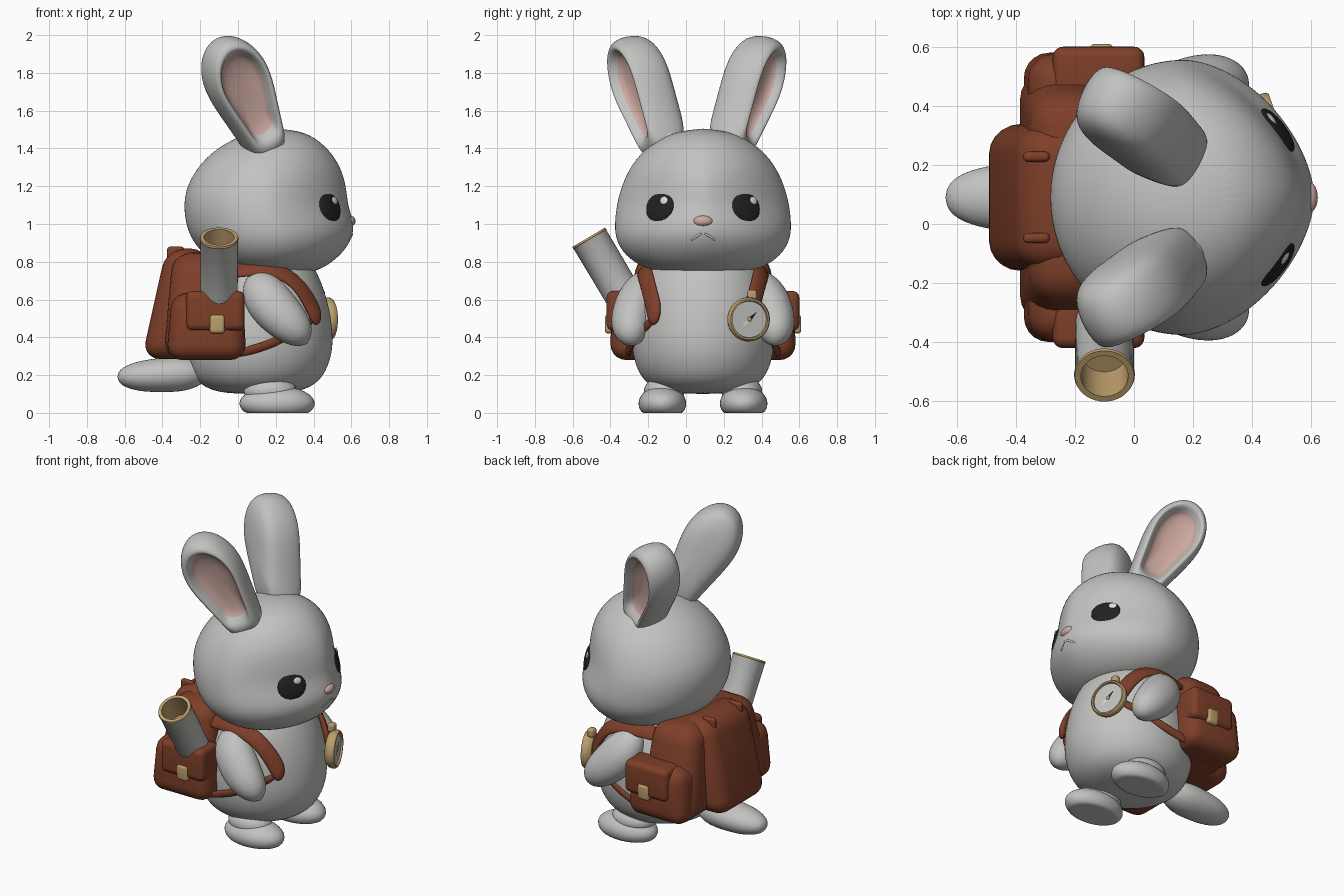
import bpy, bmesh, math
from mathutils import Vector
from mathutils.bvhtree import BVHTree

if "Cube" in bpy.data.objects:
    bpy.data.objects.remove(bpy.data.objects["Cube"])

CY = 0.09                      # symmetry plane of the rabbit
TAU = 2 * math.pi


def material(name, *rgb):
    m = bpy.data.materials.new(name)
    m.diffuse_color = (*rgb, 1)
    m.use_nodes = True
    m.node_tree.nodes["Principled BSDF"].inputs["Base Color"].default_value = m.diffuse_color
    return m


FUR = material("grey_fur", 0.54, 0.54, 0.53)
PINK = material("soft_pink", 0.60, 0.39, 0.35)
BROWN = material("brown_leather", 0.21, 0.05, 0.022)
GOLD = material("brass", 0.50, 0.34, 0.15)
DARK = material("eye_black", 0.015, 0.015, 0.017)
WHITE = material("eye_glint", 0.75, 0.75, 0.75)


def finish(bm, name, mats, sub=0, angle=None):
    bmesh.ops.recalc_face_normals(bm, faces=bm.faces[:])
    me = bpy.data.meshes.new(name)
    bm.to_mesh(me)
    bm.free()
    for m in mats:
        me.materials.append(m)
    for p in me.polygons:
        p.use_smooth = True
    if angle:
        me.set_sharp_from_angle(angle=math.radians(angle))
    ob = bpy.data.objects.new(name, me)
    bpy.context.collection.objects.link(ob)
    if sub:
        mod = ob.modifiers.new("smooth", 'SUBSURF')
        mod.levels = mod.render_levels = sub
    return ob


def skin(name, rings, mats, sub=2, rule=lambda k: 0, angle=None):
    """Bridge successive rings; a one-point ring is a pole."""
    bm = bmesh.new()
    vs = [[bm.verts.new(p) for p in r] for r in rings]
    for k, (a, b) in enumerate(zip(vs, vs[1:])):
        n = max(len(a), len(b))
        for i in range(n):
            j = (i + 1) % n
            quad = [a[i % len(a)], a[j % len(a)], b[j % len(b)], b[i % len(b)]]
            bm.faces.new(list(dict.fromkeys(quad))).material_index = rule(k)
    return finish(bm, name, mats, sub, angle)


def loft(name, bottom, rows, top, mat, n=32):
    """Stack of ovals (z, x back, x front, half width, power); power < 2 points the front."""
    rings = [[Vector((bottom[0], CY, bottom[1]))]]
    for z, xb, xf, hw, *power in rows:
        ring = []
        for i in range(n):
            c, s = math.cos(TAU * i / n), math.sin(TAU * i / n)
            e = 2 / power[0] if power and c > 0 else 1
            c, s = (math.copysign(abs(v) ** e, v) for v in (c, s))
            ring.append(Vector(((xb + xf) / 2 + (xf - xb) / 2 * c, CY + hw * s, z)))
        rings.append(ring)
    rings.append([Vector((top[0], CY, top[1]))])
    return skin(name, rings, [mat])


def sweep(name, pts, ref, mat, n=12):
    """Elliptical tube through (x, y, z, half width, half thickness)."""
    ps = [Vector(p[:3]) for p in pts]
    rings = [[ps[0]]]
    for k in range(1, len(ps) - 1):
        t = (ps[k + 1] - ps[k - 1]).normalized()
        out = ps[k] - Vector(ref)
        out = (out - t * out.dot(t)).normalized()
        side = t.cross(out)
        rings.append([ps[k] + side * pts[k][3] * math.cos(TAU * i / n)
                      + out * pts[k][4] * math.sin(TAU * i / n) for i in range(n)])
    return skin(name, rings + [[ps[-1]]], [mat])


def lathe(name, profile, origin, axis, mats, rule=lambda k: 0, n=40):
    rot = Vector(axis).to_track_quat('Z', 'Y').to_matrix()
    rings = []
    for r, l in profile:
        m = n if r else 1
        rings.append([Vector(origin) + rot @ Vector((r * math.cos(TAU * i / m),
                      r * math.sin(TAU * i / m), l)) for i in range(m)])
    return skin(name, rings, mats, 0, rule, 40)


def block(name, lo, hi, bev, mat, top=(0, 0, 0)):
    """Rounded box whose top edge may be shifted in x and inset in y."""
    bm = bmesh.new()
    bmesh.ops.create_cube(bm, size=2)
    for v in bm.verts:
        x, y, z = (c > 0 for c in v.co)
        co = [hi[i] if f else lo[i] for i, f in enumerate((x, y, z))]
        if z:
            co[0] += top[1] if x else top[0]
            co[1] += -top[2] if y else top[2]
        v.co = co
    bmesh.ops.bevel(bm, geom=bm.edges[:], offset=bev, offset_type='OFFSET',
                    segments=5, profile=0.5, affect='EDGES', clamp_overlap=True)
    return finish(bm, name, [mat], 0, 40)


def ball(name, c, r, mat, normal=(1, 0, 0), floor=-9):
    bm = bmesh.new()
    bmesh.ops.create_uvsphere(bm, u_segments=32, v_segments=20, radius=1)
    rot = Vector(normal).to_track_quat('X', 'Z').to_matrix()
    for v in bm.verts:
        v.co = Vector(c) + rot @ Vector([a * b for a, b in zip(v.co, r)])
        v.co.z = max(v.co.z, floor)
    return finish(bm, name, [mat], 0, 60)


# Body and head
loft("body", (0.1, 0.1), [
    (0.105, -0.1, 0.3, 0.2), (0.145, -0.2, 0.41, 0.29), (0.22, -0.25, 0.47, 0.35),
    (0.33, -0.27, 0.505, 0.378), (0.45, -0.25, 0.502, 0.378), (0.58, -0.2, 0.48, 0.36),
    (0.7, -0.13, 0.44, 0.325), (0.78, -0.08, 0.4, 0.28), (0.85, 0, 0.35, 0.2)],
    (0.15, 0.88), FUR)
head = loft("head", (0.2, 0.735), [
    (0.738, 0.0, 0.39, 0.24, 1.9), (0.785, -0.12, 0.485, 0.35, 1.85),
    (0.85, -0.195, 0.56, 0.43, 1.8), (0.93, -0.255, 0.612, 0.468, 1.75),
    (1.01, -0.28, 0.617, 0.47, 1.65), (1.1, -0.29, 0.583, 0.46, 1.57),
    (1.2, -0.275, 0.577, 0.435, 1.6), (1.32, -0.205, 0.54, 0.38, 1.75),
    (1.42, -0.09, 0.46, 0.285, 1.9), (1.487, 0.06, 0.36, 0.155, 2)], (0.2, 1.507), FUR)

# Face, laid onto the head surface
bpy.context.view_layer.update()
tree = BVHTree.FromObject(head, bpy.context.evaluated_depsgraph_get())


def on_head(y, z):
    hit = tree.ray_cast(Vector((2, y, z)), Vector((-1, 0, 0)))
    return hit[0], (hit[1] if hit[1].x > 0 else -hit[1])


for s, side in ((-1, "right"), (1, "left")):
    p, n = on_head(CY + s * 0.23, 1.09)
    ball(f"{side}_eye", p - n * 0.004, (0.02, 0.088, 0.082), DARK, n)
    p2, n2 = on_head(CY + s * 0.23 + 0.03, 1.122)
    ball(f"{side}_eye_glint", p2 + n2 * 0.012, (0.006, 0.024, 0.021), WHITE, n2)
    mouth = [(on_head(CY + s * d, z)[0]) for d, z in
             ((0, 0.95), (0.012, 0.947), (0.035, 0.935), (0.06, 0.918), (0.065, 0.912))]
    sweep(f"{side}_mouth_line", [(*q, 0.007, 0.005) for q in mouth], (0.1, CY, 1), FUR, 8)
ball("nose", (0.592, CY, 1.015), (0.03, 0.052, 0.03), PINK)

# Ears: scaled copies of one outline with a hollow pink inside
half = [(0.095, -0.03), (0.115, 0.08), (0.143, 0.22), (0.167, 0.34), (0.176, 0.45),
        (0.152, 0.56), (0.09, 0.65)]
outline = [(0, -0.05)] + half + [(0, 0.685)] + [(-w, l) for w, l in reversed(half)]
levels = [(0.35, 0.02), (0.57, 0.035), (0.66, 0.055), (0.73, 0.092), (0.82, 0.106),
          (0.95, 0.078), (1.01, 0), (0.96, -0.075), (0.82, -0.118), (0.5, -0.142)]
base, tip = Vector((0.155, -0.17, 1.395)), Vector((-0.095, -0.385, 1.975))
along = (tip - base).normalized()
face = Vector((0.36, -0.93, 0))
face = (face - along * face.dot(along)).normalized()
wide = along.cross(face)
for s, side in ((1, "right"), (-1, "left")):
    def ear_point(w, l, d):
        p = base + wide * w + along * l + face * d
        return Vector((p.x, 0.057 + s * p.y, p.z))
    rings = [[ear_point(0, 0.4, 0.015)]]
    rings += [[ear_point(w * k, 0.4 + (l - 0.4) * k, d) for w, l in outline]
              for k, d in levels]
    rings.append([ear_point(0, 0.4, -0.148)])
    skin(f"{side}_ear", rings, [FUR, PINK], 2, lambda k: 1 if k < 3 else 0)
    neck = [[ear_point(0, -0.12, -0.01)]]
    neck += [[ear_point(a * math.cos(TAU * i / 16), l, -0.012 + b * math.sin(TAU * i / 16))
              for i in range(16)] for l, a, b in
             ((-0.1, 0.1, 0.09), (0.0, 0.11, 0.095), (0.07, 0.11, 0.09), (0.13, 0.09, 0.05))]
    skin(f"{side}_ear_root", neck + [[ear_point(0, 0.16, -0.02)]], [FUR])

# Limbs and tail
CORE = (0.12, CY, 0.48)
for s, side in ((-1, "right"), (1, "left")):
    def at(x, d, z, *r):
        return (x, CY + s * d, z, *r)
    ball(f"{side}_foot", at(0.207, 0.215, 0.05), (0.199, 0.126, 0.092), FUR, floor=0)
    ball(f"{side}_leg", at(0.17, 0.205, 0.115), (0.14, 0.108, 0.08), FUR)
    sweep(f"{side}_arm", [at(0.08, 0.26, 0.76), at(0.105, 0.3, 0.7, 0.095, 0.08),
          at(0.14, 0.34, 0.62, 0.13, 0.112), at(0.205, 0.37, 0.54, 0.13, 0.115),
          at(0.28, 0.387, 0.465, 0.113, 0.108), at(0.337, 0.38, 0.405, 0.082, 0.084),
          at(0.375, 0.375, 0.35)], CORE, FUR)
sweep("tail", [(-0.645, CY, 0.19), (-0.62, CY, 0.19, 0.065, 0.05),
      (-0.53, CY, 0.194, 0.108, 0.085), (-0.4, CY, 0.2, 0.122, 0.096),
      (-0.25, CY, 0.21, 0.12, 0.1), (-0.1, CY, 0.21)], (0, CY, -90), FUR)

# Backpack
block("pack_back_panel", (-0.51, CY - 0.25, 0.285), (-0.15, CY + 0.25, 0.87), 0.1,
      BROWN, (0.13, 0, 0.01))
block("pack_main", (-0.395, CY - 0.45, 0.285), (0.0, CY + 0.45, 0.85), 0.1,
      BROWN, (0.05, -0.03, 0.11))
for s, side in ((-1, "right"), (1, "left")):
    def at(x, d, z, *r):
        return (x, CY + s * d, z, *r)

    def side_block(name, x, d, z, bev, mat, top=(0, 0, 0)):
        ys = sorted((CY + s * d[0], CY + s * d[1]))
        block(f"{side}_{name}", (x[0], ys[0], z[0]), (x[1], ys[1], z[1]), bev, mat, top)
    side_block("pack_pocket", (-0.38, 0.045), (0.24, 0.492), (0.28, 0.635), 0.085,
               BROWN, (0.03, -0.02, 0.01))
    side_block("pocket_flap", (-0.275, 0.035), (0.33, 0.51), (0.435, 0.645), 0.035, BROWN)
    side_block("pocket_buckle", (-0.15, -0.07), (0.48, 0.52), (0.42, 0.52), 0.018, GOLD)
    side_block("pack_loop", (-0.375, -0.285), (0.12, 0.155), (0.74, 0.88), 0.016, BROWN)
    # Shoulder strap, its padded end and the lower strap
    sweep(f"{side}_shoulder_strap", [at(-0.1, 0.27, 0.72), at(-0.06, 0.28, 0.745, 0.05, 0.02),
          at(0.05, 0.305, 0.762, 0.05, 0.02), at(0.17, 0.315, 0.762, 0.05, 0.02),
          at(0.27, 0.305, 0.727, 0.05, 0.02), at(0.345, 0.285, 0.65, 0.05, 0.02),
          at(0.392, 0.262, 0.565, 0.052, 0.026), at(0.41, 0.26, 0.52, 0.046, 0.026),
          at(0.415, 0.262, 0.48, 0.03, 0.02), at(0.415, 0.265, 0.46)], CORE, BROWN)
    sweep(f"{side}_lower_strap", [at(-0.04, 0.4, 0.3), at(0.0, 0.4, 0.315, 0.025, 0.015),
          at(0.1, 0.385, 0.34, 0.025, 0.015), at(0.2, 0.37, 0.375, 0.025, 0.015),
          at(0.3, 0.325, 0.43, 0.025, 0.015), at(0.38, 0.28, 0.48, 0.025, 0.015),
          at(0.4, 0.265, 0.5)], CORE, BROWN)

# Rolled map in the right pocket
lathe("rolled_map", [(0, -0.42), (0.098, -0.42), (0.1, -0.015), (0.103, -0.01), (0.1, 0),
      (0.08, 0), (0.078, -0.16), (0, -0.16)], (-0.1, -0.515, 0.93), (0, -0.51, 0.86),
      [FUR, GOLD], lambda k: 1 if k > 1 else 0)

# Compass hanging from the left strap, turned slightly outward
C, N = Vector((0.468, 0.33, 0.495)), Vector((0.94, 0.34, 0))
lathe("compass", [(0, -0.035), (0.095, -0.035), (0.112, -0.018), (0.117, 0), (0.115, 0.018),
      (0.108, 0.026), (0.099, 0.026), (0.096, 0.014), (0, 0.014)], C, N,
      [GOLD, FUR], lambda k: 1 if k == 7 else 0)
H, Z = Vector((-0.34, 0.94, 0)), Vector((0, 0, 1))
for name, mat, turn in (("needle_dark_end", DARK, 0.75),
                        ("needle_light_end", WHITE, 0.75 + math.pi)):
    bm = bmesh.new()
    d = H * math.cos(turn) + Z * math.sin(turn)
    w = Z * math.cos(turn) - H * math.sin(turn)
    bm.faces.new([bm.verts.new(C + N * 0.018 + v) for v in (w * -0.012, d * 0.06, w * 0.012)])
    finish(bm, name, [mat])
ball("compass_hub", C + N * 0.018, (0.006, 0.012, 0.012), GOLD, N)
block("compass_hanger", (0.415, 0.325, 0.595), (0.46, 0.375, 0.65), 0.014, GOLD)
